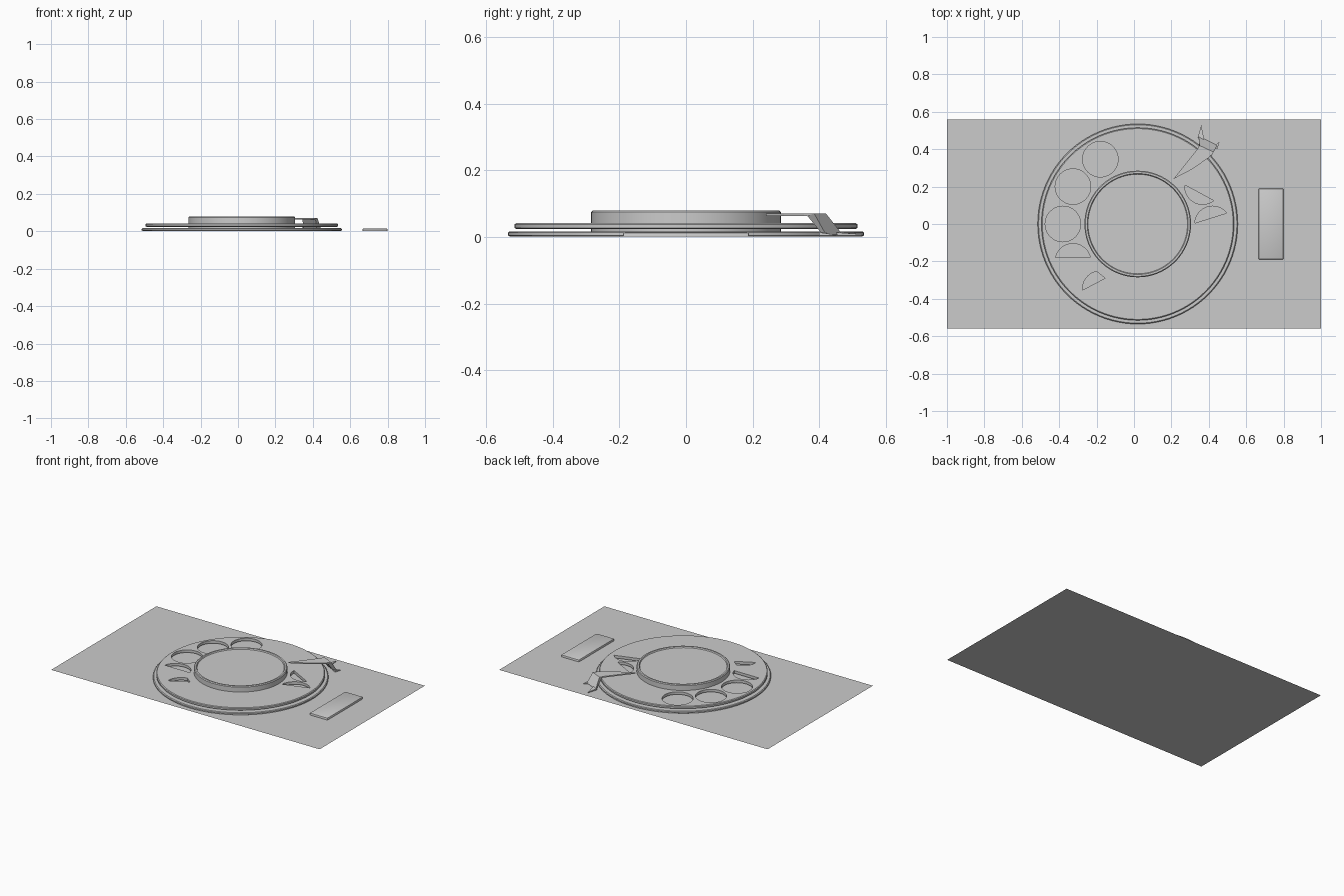
import bpy, bmesh
from math import cos, sin, radians, pi

if "Cube" in bpy.data.objects:
    bpy.data.objects.remove(bpy.data.objects["Cube"])

CX = 0.02  # dial centre x


def make(name, bm, smooth=True):
    bmesh.ops.recalc_face_normals(bm, faces=bm.faces)
    me = bpy.data.meshes.new(name)
    bm.to_mesh(me)
    bm.free()
    ob = bpy.data.objects.new(name, me)
    bpy.context.collection.objects.link(ob)
    bpy.ops.object.select_all(action='DESELECT')
    ob.select_set(True)
    bpy.context.view_layer.objects.active = ob
    if smooth:
        bpy.ops.object.shade_smooth_by_angle(angle=radians(35))
    return ob


def lathe(name, profile, n=96):
    """Revolve a radius/height profile about the dial axis, capping both ends."""
    bm = bmesh.new()
    rings = [[bm.verts.new((CX + r * cos(2 * pi * i / n), r * sin(2 * pi * i / n), z))
              for i in range(n)] for r, z in profile]
    for a, b in zip(rings, rings[1:]):
        for i in range(n):
            j = (i + 1) % n
            bm.faces.new((a[i], a[j], b[j], b[i]))
    bm.faces.new(rings[0])
    bm.faces.new(rings[-1])
    return make(name, bm)


def prism(bm, low, high):
    """Close a solid between two matching 3D outlines."""
    a = [bm.verts.new(p) for p in low]
    b = [bm.verts.new(p) for p in high]
    bm.faces.new(a)
    bm.faces.new(b)
    for i in range(len(a)):
        j = (i + 1) % len(a)
        bm.faces.new((a[i], a[j], b[j], b[i]))


# flat backing sheet
bm = bmesh.new()
bm.faces.new([bm.verts.new(p) for p in
              ((-1, -.56, 0), (1, -.56, 0), (1, .56, 0), (-1, .56, 0))])
make("backing_sheet", bm, False)

# lower disc and central hub with a shallow recessed face
lathe("base_disc", [(.53, .002), (.535, .005), (.535, .013), (.53, .017)])
lathe("centre_hub", [(.28, .001), (.285, .004), (.285, .075), (.28, .08),
                     (.27, .08), (.266, .073)])

# finger wheel
wheel = lathe("finger_wheel", [(.51, .024), (.515, .027), (.515, .038), (.51, .042)])

# finger openings: three whole circles, four partly covered ones
# (direction from centre, arc start, arc end, extra corner)
openings = [(120, 0, 360, None), (150, 0, 360, None), (180, 0, 360, None),
            (210, 12, 168, None), (240, 102, 184, (-.155, -.29)),
            (0, 38, 177, None), (30, 175, 308, None)]
bm = bmesh.new()
for ang, s, e, extra in openings:
    hx, hy = CX + .4 * cos(radians(ang)), .4 * sin(radians(ang))
    n = 40
    pts = [(hx + .095 * cos(radians(s + (e - s) * i / n)),
            hy + .095 * sin(radians(s + (e - s) * i / n)))
           for i in range(n if e - s == 360 else n + 1)]
    if extra:
        pts.append(extra)
    prism(bm, [(x, y, .02) for x, y in pts], [(x, y, .06) for x, y in pts])
cutter = make("opening_cutter", bm, False)
cutter.hide_render = True
mod = wheel.modifiers.new("openings", 'BOOLEAN')
mod.operation = 'DIFFERENCE'
mod.solver = 'EXACT'
mod.object = cutter
bpy.ops.object.select_all(action='DESELECT')
wheel.select_set(True)
bpy.context.view_layer.objects.active = wheel
bpy.ops.object.modifier_apply(modifier=mod.name)
bpy.data.objects.remove(cutter)
bpy.ops.object.shade_smooth_by_angle(angle=radians(35))

# finger stop: pointed arm, bent-down leg and two splayed toes
bm = bmesh.new()
arm = [(.21, .24), (.315, .295), (.40, .355), (.425, .385), (.35, .42), (.335, .395)]
prism(bm, [(x, y, .063) for x, y in arm], [(x, y, .071) for x, y in arm])
prism(bm, [(.345, .40, .063), (.415, .365, .063), (.42, .41, .008), (.35, .445, .008)],
      [(.35, .42, .071), (.425, .385, .071), (.445, .42, .008), (.345, .47, .008)])
prism(bm, [(.34, .46, .004), (.375, .45, .004), (.36, .53, .004)],
      [(.34, .46, .014), (.375, .45, .014), (.36, .53, .008)])
prism(bm, [(.42, .41, .004), (.445, .40, .004), (.457, .44, .004)],
      [(.42, .41, .014), (.445, .40, .014), (.457, .44, .008)])
make("finger_stop", bm, False)

# narrow side plate with bevelled edges
bm = bmesh.new()
x0, x1, h, b = .665, .80, .19, .008
prism(bm, [(x0, -h, .001), (x1, -h, .001), (x1, h, .001), (x0, h, .001)],
      [(x0, -h, .015), (x1, -h, .015), (x1, h, .015), (x0, h, .015)])
edges = [e for e in bm.edges if any(v.co.z > .01 for v in e.verts)]
bmesh.ops.bevel(bm, geom=edges, offset=b, segments=2, profile=.5, affect='EDGES')
make("side_plate", bm)
